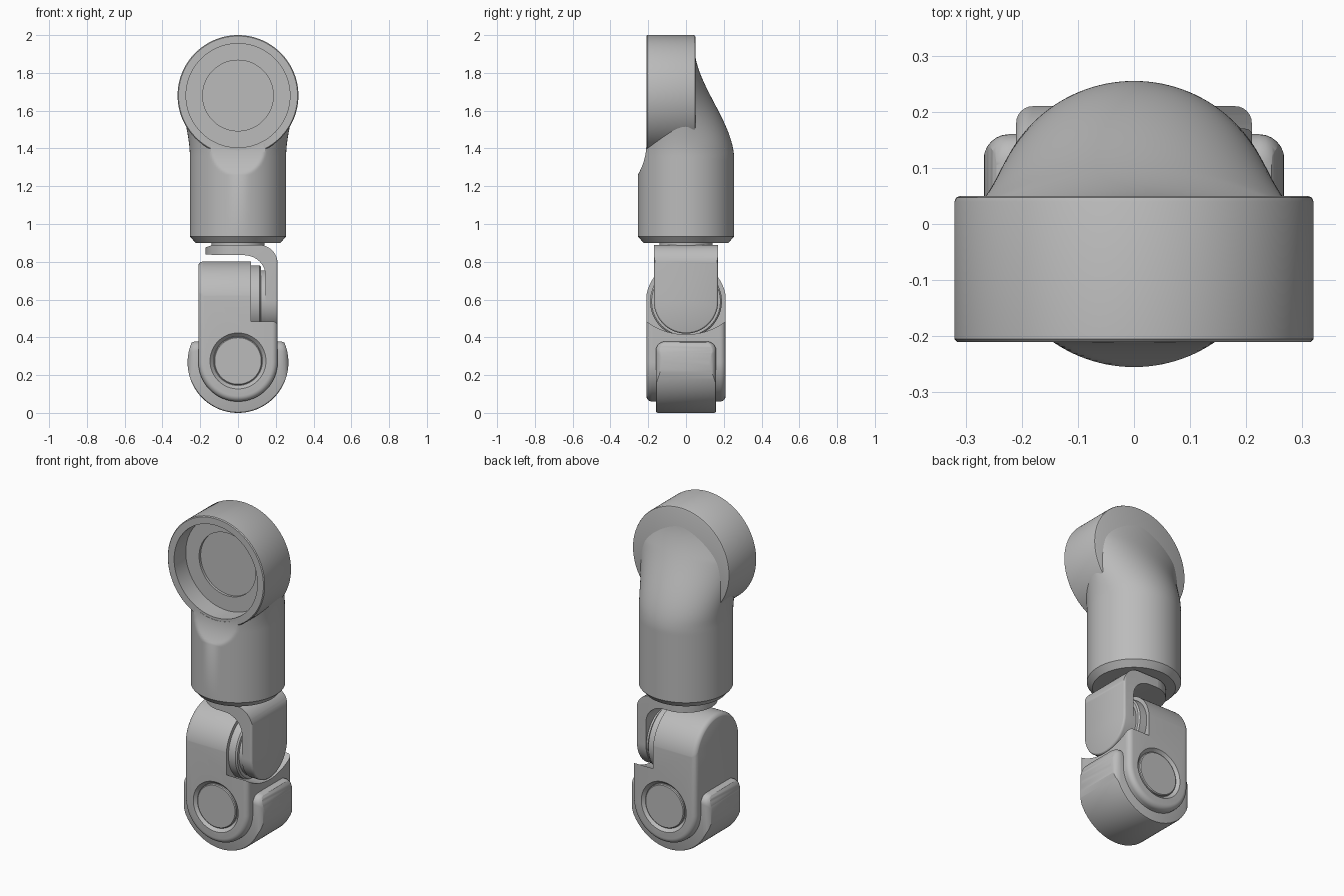
import bpy, bmesh, math
from math import sin, cos, pi, sqrt

cube = bpy.data.objects.get("Cube")
if cube:
    bpy.data.objects.remove(cube, do_unlink=True)

grey = bpy.data.materials.new("plain_grey")
grey.use_nodes = True
grey.diffuse_color = (0.5, 0.5, 0.5, 1)
grey.node_tree.nodes["Principled BSDF"].inputs["Base Color"].default_value = (0.5, 0.5, 0.5, 1)

PLACE = {
    "x": lambda u, v, w: (w, u, v),
    "y": lambda u, v, w: (u, w, v),
    "z": lambda u, v, w: (v, u, w),
}


def loft(name, rings):
    """Skin a list of equal-length rings of points and cap both ends."""
    bm = bmesh.new()
    rows = [[bm.verts.new(p) for p in ring] for ring in rings]
    n = len(rows[0])
    for a, b in zip(rows, rows[1:]):
        for i in range(n):
            j = (i + 1) % n
            bm.faces.new((a[i], a[j], b[j], b[i]))
    bm.faces.new(rows[0])
    bm.faces.new(rows[-1])
    bmesh.ops.recalc_face_normals(bm, faces=bm.faces)
    mesh = bpy.data.meshes.new(name)
    bm.to_mesh(mesh)
    bm.free()
    mesh.materials.append(grey)
    obj = bpy.data.objects.new(name, mesh)
    bpy.context.collection.objects.link(obj)
    return obj


def prism(name, outline, axis, lo, hi, bevel=0.0, steps=6):
    """Extrude outline(inset) along an axis with rounded end edges."""
    place = PLACE[axis]
    turns = [k / steps * pi / 2 for k in range(steps + 1)] if bevel else [pi / 2]
    ends = [(bevel * (1 - sin(t)), bevel * (1 - cos(t))) for t in turns]
    levels = [(i, lo + d) for i, d in ends] + [(i, hi - d) for i, d in reversed(ends)]
    return loft(name, [[place(u, v, w) for u, v in outline(i)] for i, w in levels])


def lathe(name, axis, cz, profile, n=96):
    """Revolve (radius, position) pairs about a horizontal axis at height cz."""
    place = PLACE[axis]
    ang = [2 * pi * k / n for k in range(n)]
    return loft(name, [[place(r * cos(a), cz + r * sin(a), w) for a in ang] for r, w in profile])


def stadium(c, r, direction, end, n=40):
    """Outline with one round end and one straight end."""
    def outline(inset):
        q = r - inset
        arc = [(q * cos(pi * k / n), c + direction * q * sin(pi * k / n)) for k in range(n + 1)]
        return arc + [(-q, end), (q, end)]
    return outline


def combine(obj, tool, operation):
    mod = obj.modifiers.new("cut", "BOOLEAN")
    mod.operation = operation
    mod.solver = "EXACT"
    mod.object = tool
    bpy.context.view_layer.objects.active = obj
    bpy.ops.object.modifier_apply(modifier=mod.name)
    bpy.data.objects.remove(tool, do_unlink=True)


def smoothstep(a, b, x):
    t = min(max((x - a) / (b - a), 0), 1)
    return t * t * (3 - 2 * t)


# Upper sleeve, swelling into the back of the ring
RING_Z, RING_R = 1.68, 0.32


def sleeve_section(z, n=128):
    width = 0.255 + 0.055 * smoothstep(1.36, 1.75, z)
    if z > RING_Z:
        width = min(width, sqrt(RING_R ** 2 - (z - RING_Z) ** 2) - 0.005)
    back = 0.255 - 0.21 * smoothstep(1.34, 1.94, z)
    power = 1 + 0.6 * smoothstep(1.4, 1.7, z)
    t = min(max((z - 1.26) / 0.16, 0), 1)
    front = -0.21 - 0.045 * (1 - t) ** 2
    ring = []
    for k in range(n):
        c, s = cos(2 * pi * k / n), sin(2 * pi * k / n)
        y = back * s ** power if s > 0 else max(0.255 * s, front)
        ring.append((width * c, y, z))
    return ring


foot = [(0.225 / 0.255 * x, 0.225 / 0.255 * y, 0.9) for x, y, z in sleeve_section(0.9)]
heights = [0.935] + [1.26 + 0.01 * k for k in range(72)]
sleeve = loft("upper_sleeve", [foot] + [sleeve_section(z) for z in heights])
combine(sleeve, lathe("cavity", "y", RING_Z, [(0.29, -0.4), (0.29, -0.07)]), "DIFFERENCE")

# Socket ring with stepped recess
lathe("socket_ring", "y", RING_Z, [
    (0.187, -0.085), (0.187, -0.1), (0.275, -0.1), (0.275, -0.21), (0.315, -0.21),
    (RING_R, -0.205), (RING_R, 0.04), (0.317, 0.047), (0.31, 0.05)], 128)

# Neck between sleeve and bracket
prism("neck", lambda i: [(0.14 * cos(k * pi / 32), 0.14 * sin(k * pi / 32)) for k in range(64)],
      "z", 0.86, 0.93)


# Hooked bracket hanging from the neck
def hook(inset):
    def bend(cx, cz, rx, rz):
        return [(cx + rx * sin(k * pi / 20), cz + rz * cos(k * pi / 20)) for k in range(11)]
    outer = [(-0.2, 0.865), (-0.16, 0.88), (-0.13, 0.89)] + bend(0.11, 0.79, 0.1, 0.1)
    inner = bend(0.03, 0.73, 0.115, 0.105)
    return outer + [(0.21, 0.3), (0.145, 0.3)] + inner[::-1] + [(-0.2, 0.838)]


bracket = prism("bracket", hook, "y", -0.3, 0.3)
combine(bracket, prism("side_trim", stadium(0.59, 0.17, -1, 1.0), "x", -0.3, 0.212, 0.015), "INTERSECT")
combine(bracket, prism("plan_trim", stadium(0, 0.172, -1, 0.4), "z", 0.2, 1.0), "INTERSECT")

# Pivot discs between bracket and lower link
lathe("pivot_disc", "x", 0.59, [(0.19, 0.05), (0.19, 0.115), (0.182, 0.123)])
lathe("pivot_spacer", "x", 0.59, [(0.165, 0.1), (0.165, 0.16)])

# Lower link: round top seen from the side, round bottom seen from the front
link = prism("lower_link", stadium(0.27, 0.21, -1, 1.0), "y", -0.21, 0.21, 0.03)
combine(link, prism("link_top", stadium(0.59, 0.212, 1, -0.2), "x", -0.212, 0.212, 0.03), "INTERSECT")
combine(link, lathe("bracket_notch", "x", 0.765, [(0.35, 0.07), (0.35, 0.5)]), "DIFFERENCE")

# Countersunk axle caps, front and back
AXLE_Z = 0.275
for side, label in ((-1, "front"), (1, "back")):
    sink = [(0.15, 0.4), (0.15, 0.212), (0.13, 0.19)]
    combine(link, lathe("sink", "y", AXLE_Z, [(r, side * y) for r, y in sink]), "DIFFERENCE")
    cap = [(0.128, 0.17), (0.128, 0.2), (0.123, 0.204)]
    lathe(label + "_axle_cap", "y", AXLE_Z, [(r, side * y) for r, y in cap])


# Wrap-around guard under the link
def guard_side(inset):
    w, top, r = 0.16 - inset, 0.378 - inset, 0.05
    arc = [(r * cos(k * pi / 16), r * sin(k * pi / 16)) for k in range(9)]
    right = [(w - r + a, top - r + b) for a, b in arc]
    left = [(-u, v) for u, v in reversed(right)]
    return right + left + [(-w, -0.2), (w, -0.2)]


R = 0.267
guard = lathe("lower_guard", "y", R, [
    (R - 0.012, -0.161), (R - 0.003, -0.157), (R, -0.148),
    (R, 0.148), (R - 0.003, 0.157), (R - 0.012, 0.161)])
combine(guard, prism("guard_trim", guard_side, "x", -0.268, 0.268, 0.045), "INTERSECT")

# Smooth shading with crisp edges
bpy.ops.object.select_all(action="DESELECT")
for obj in bpy.context.collection.objects:
    if obj.type == "MESH" and grey.name in obj.data.materials:
        obj.select_set(True)
        bpy.context.view_layer.objects.active = obj
bpy.ops.object.shade_smooth_by_angle(angle=math.radians(28))
